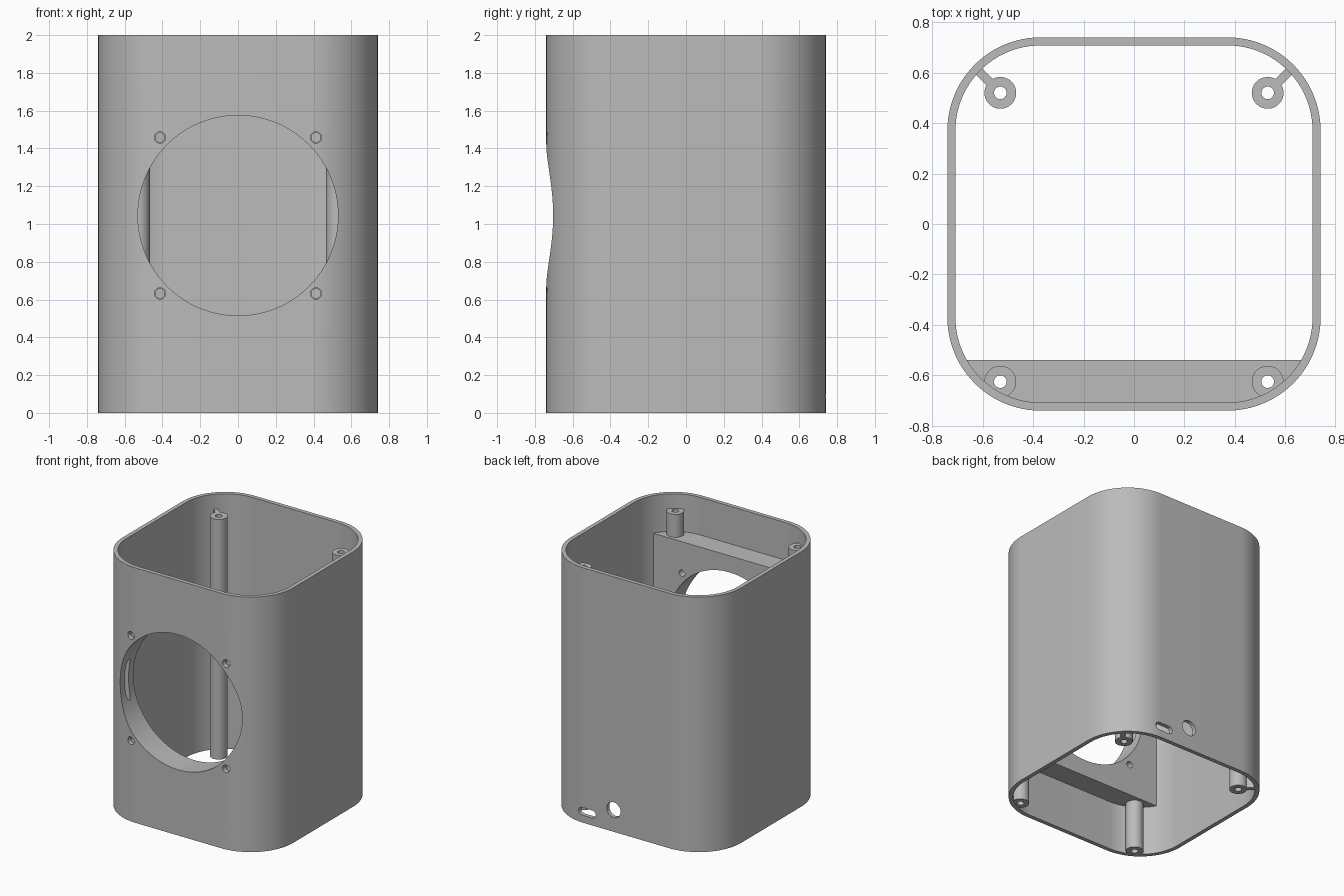
import bpy, bmesh
from math import pi, cos, sin, asin
from mathutils import Matrix, Vector

cube = bpy.data.objects.get("Cube")
if cube:
    bpy.data.objects.remove(cube, do_unlink=True)

grey = bpy.data.materials.new("plain grey")
grey.use_nodes = True
colour = (0.5, 0.5, 0.5, 1)
grey.diffuse_color = colour
grey.node_tree.nodes["Principled BSDF"].inputs["Base Color"].default_value = colour

HALF, WALL, BEND = 0.74, 0.032, 0.37     # outer half width, wall, corner centre
HOLE_Z, POST_TOP = 1.045, 1.885


def arc(cx, cy, r, a0, a1, n):
    return [(cx + r * cos(a0 + (a1 - a0) * i / n), cy + r * sin(a0 + (a1 - a0) * i / n))
            for i in range(n + 1)]


def circle(cx, cy, r, n=48):
    return arc(cx, cy, r, 0, 2 * pi, n)[:-1]


def rounded_square(r):
    pts = []
    for k, (sx, sy) in enumerate([(1, 1), (-1, 1), (-1, -1), (1, -1)]):
        pts += arc(sx * BEND, sy * BEND, r, k * pi / 2, (k + 1) * pi / 2, 24)
    return pts


def prism(name, pts, lo, hi, along_y=False):
    """Extrude a profile along z, or an (x, z) profile along y."""
    bm = bmesh.new()
    face = bm.faces.new([bm.verts.new((x, y, lo)) for x, y in pts])
    ext = bmesh.ops.extrude_face_region(bm, geom=[face])
    verts = [g for g in ext["geom"] if isinstance(g, bmesh.types.BMVert)]
    bmesh.ops.translate(bm, verts=verts, vec=(0, 0, hi - lo))
    if along_y:
        swap = Matrix(((1, 0, 0, 0), (0, 0, 1, 0), (0, 1, 0, 0), (0, 0, 0, 1)))
        bmesh.ops.transform(bm, matrix=swap, verts=bm.verts)
    bmesh.ops.recalc_face_normals(bm, faces=bm.faces)
    mesh = bpy.data.meshes.new(name)
    bm.to_mesh(mesh)
    bm.free()
    mesh.materials.append(grey)
    obj = bpy.data.objects.new(name, mesh)
    bpy.context.collection.objects.link(obj)
    return obj


# Outer case, hollowed right through
case = prism("speaker_case", rounded_square(HALF - BEND), 0, 2)
bpy.context.view_layer.objects.active = case


def combine(tool, operation):
    tool.hide_render = True
    mod = case.modifiers.new(tool.name, "BOOLEAN")
    mod.operation, mod.solver, mod.object = operation, "EXACT", tool
    bpy.context.view_layer.objects.active = case
    bpy.ops.object.modifier_apply(modifier=mod.name)
    bpy.data.objects.remove(tool, do_unlink=True)


combine(prism("cavity", rounded_square(HALF - WALL - BEND), -0.1, 2.1), "DIFFERENCE")

# Thick mounting block behind the front wall
r = HALF - BEND - 0.015
tilt = asin((0.54 - BEND) / r)
block = arc(-BEND, -BEND, r, pi + tilt, 1.5 * pi, 20) + arc(BEND, -BEND, r, 1.5 * pi, 2 * pi - tilt, 20)
combine(prism("front_block", block, 0.385, 1.705), "UNION")

# Four screw posts, the back pair tied to the corners by ribs
posts = [(sx * 0.53, y) for sx in (-1, 1) for y in (-0.625, 0.52)]
for x, y in posts:
    combine(prism("screw_post", circle(x, y, 0.063), 0.002, POST_TOP), "UNION")
    if y > 0:
        start, end = Vector((x, y)), Vector((0.62 if x > 0 else -0.62, 0.61))
        side = (end - start).orthogonal().normalized() * 0.017
        rib = [start + side, end + side, end - side, start - side]
        combine(prism("post_rib", [tuple(p) for p in rib], 0.004, POST_TOP - 0.002), "UNION")

# Large front opening and its four screw holes
combine(prism("front_opening", circle(0, HOLE_Z, 0.53, 128), -0.9, -0.4, True), "DIFFERENCE")
for x in (-0.413, 0.413):
    for z in (HOLE_Z - 0.413, HOLE_Z + 0.413):
        combine(prism("screw_hole", circle(x, z, 0.025, 32), -0.9, -0.4, True), "DIFFERENCE")
        combine(prism("screw_recess", circle(x, z, 0.03, 32), -0.9, -0.7, True), "DIFFERENCE")

# Bores through the posts
for x, y in posts:
    combine(prism("post_bore", circle(x, y, 0.025, 32), -0.1, 2.1), "DIFFERENCE")

# Cable hole and rounded socket slot in the back wall
combine(prism("cable_hole", circle(0.11, 0.172, 0.06), 0.65, 0.9, True), "DIFFERENCE")
slot = arc(0.385, 0.088, 0.03, -pi / 2, pi / 2, 12) + arc(0.295, 0.088, 0.03, pi / 2, 1.5 * pi, 12)
combine(prism("socket_slot", slot, 0.65, 0.9, True), "DIFFERENCE")

# Smooth the curves, keep the edges crisp
bpy.ops.object.select_all(action="DESELECT")
case.select_set(True)
bpy.context.view_layer.objects.active = case
bpy.ops.object.shade_smooth_by_angle(angle=pi / 6)
